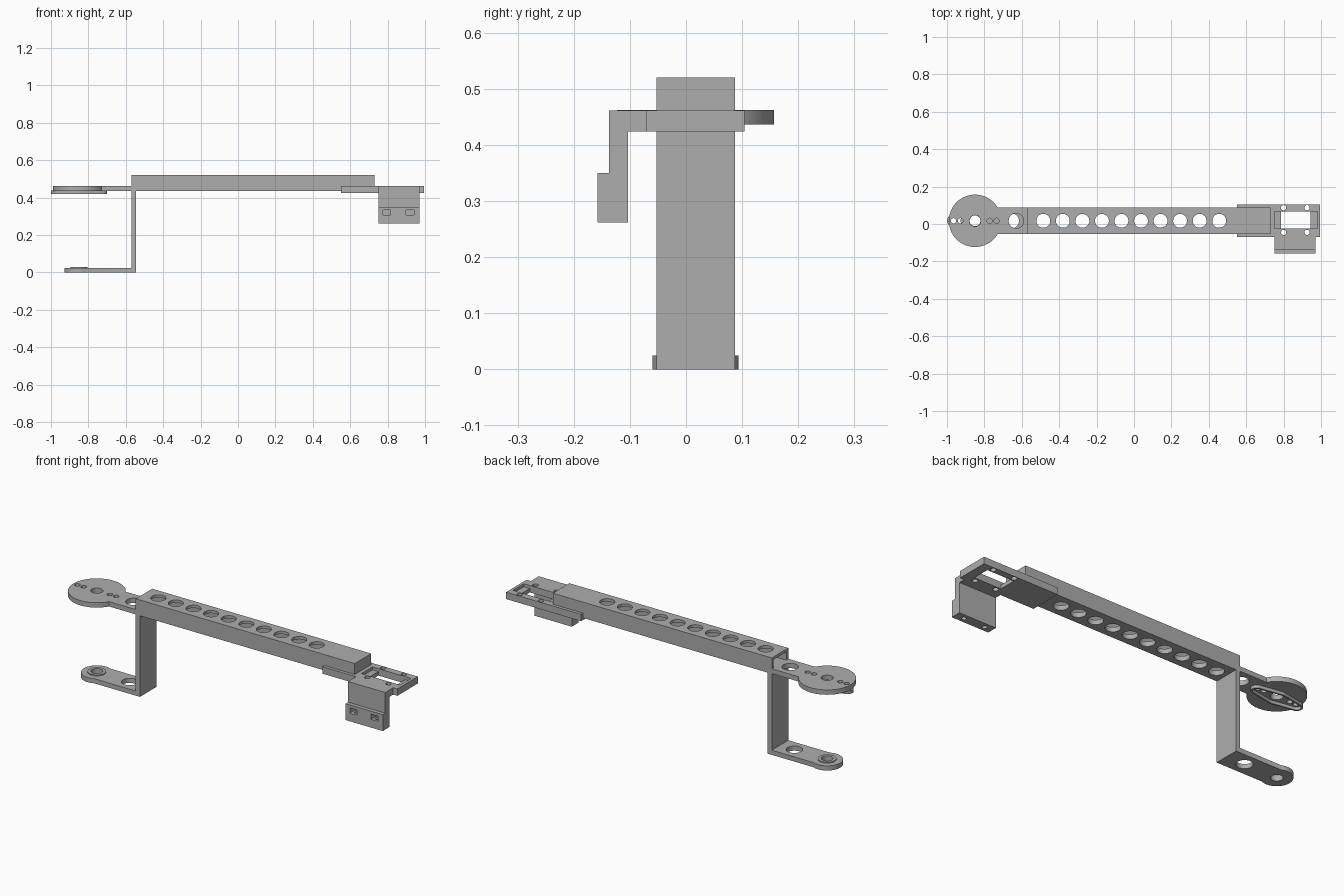
import bpy, bmesh, math
from mathutils import Vector, Matrix

if "Cube" in bpy.data.objects:
    bpy.data.objects.remove(bpy.data.objects["Cube"], do_unlink=True)

grey = bpy.data.materials.new("plain grey")
grey.use_nodes = True
grey.diffuse_color = (0.42, 0.42, 0.42, 1)
grey.node_tree.nodes["Principled BSDF"].inputs["Base Color"].default_value = (0.42, 0.42, 0.42, 1)

YC = 0.017            # centre line of the arm
Y0, Y1 = -0.053, 0.087
PIVOT = -0.85


def finish(name, bm):
    mesh = bpy.data.meshes.new(name)
    bmesh.ops.recalc_face_normals(bm, faces=bm.faces)
    bm.to_mesh(mesh)
    bm.free()
    mesh.materials.append(grey)
    obj = bpy.data.objects.new(name, mesh)
    bpy.context.collection.objects.link(obj)
    return obj


def extrude(name, points, z0, z1):
    bm = bmesh.new()
    face = bm.faces.new([bm.verts.new((x, y, z0)) for x, y in points])
    top = bmesh.ops.extrude_face_region(bm, geom=[face])["geom"]
    verts = [v for v in top if isinstance(v, bmesh.types.BMVert)]
    bmesh.ops.translate(bm, verts=verts, vec=(0, 0, z1 - z0))
    return finish(name, bm)


def box(name, x0, x1, y0, y1, z0, z1):
    return extrude(name, [(x0, y0), (x1, y0), (x1, y1), (x0, y1)], z0, z1)


def arc(x, y, r, a0, a1, n):
    return [(x + r * math.cos(a0 + (a1 - a0) * i / n),
             y + r * math.sin(a0 + (a1 - a0) * i / n)) for i in range(n + 1)]


def disc(name, x, y, r, z0, z1, n=48):
    return extrude(name, arc(x, y, r, 0, math.tau, n)[:-1], z0, z1)


def boolean(obj, others, operation="DIFFERENCE"):
    for other in others:
        mod = obj.modifiers.new("cut", "BOOLEAN")
        mod.operation, mod.solver, mod.object = operation, "EXACT", other
    bpy.context.view_layer.update()
    graph = bpy.context.evaluated_depsgraph_get()
    mesh = bpy.data.meshes.new_from_object(obj.evaluated_get(graph))
    obj.modifiers.clear()
    obj.data = mesh
    for other in others:
        bpy.data.objects.remove(other, do_unlink=True)
    return obj


def paddle(name, r, x_end, z0, z1):
    # round pivot end joined to a straight tongue
    a = math.asin(0.07 / r)
    pts = arc(PIVOT, YC, r, a, math.tau - a, 64) + [(x_end, Y0), (x_end, Y1)]
    return extrude(name, pts, z0, z1)


def horn_outline(grow):
    # tapered two-armed outline: wide middle, small round tips
    tip, mid, reach = 0.021 + grow, 0.042 + grow, 0.12
    t = math.acos((mid - tip) / reach)
    pts = []
    for side in (0, math.pi):
        pts += arc(PIVOT + reach * math.cos(side), YC, tip, side - t, side + t, 16)
        pts += arc(PIVOT, YC, mid, side + t, side + math.pi - t, 6)
    return pts


# Hollow beam, open at the left end
beam = box("beam", -0.57, 0.73, Y0, Y1, 0.435, 0.52)
cuts = [box("cavity", -0.6, 0.55, Y0 + 0.015, Y1 - 0.015, 0.46, 0.505)]
cuts += [disc("hole", -0.485 + 0.1045 * i, YC, 0.037, 0.4, 0.6) for i in range(10)]
boolean(beam, cuts)

# Upper paddle with screw holes
upper = paddle("upper_paddle", 0.14, -0.57, 0.436, 0.462)
cuts = [disc("hole", PIVOT, YC, 0.03, 0.4, 0.5), disc("hole", -0.63, YC, 0.04, 0.4, 0.5)]
cuts += [disc("hole", PIVOT + s * d, YC, 0.014, 0.4, 0.5, 24) for s in (-1, 1) for d in (0.078, 0.115)]
boolean(upper, cuts)

# Raised rim under the upper paddle
rim = extrude("horn_rim", horn_outline(0.009), 0.42, 0.437)
boolean(rim, [extrude("horn_space", horn_outline(0), 0.4, 0.45)])

# Lower paddle with pivot boss
lower = paddle("lower_paddle", 0.077, -0.56, 0, 0.025)
boolean(lower, [disc("boss", PIVOT, YC, 0.045, 0.01, 0.03)], "UNION")
boolean(lower, [disc("hole", PIVOT, YC, 0.029, -0.1, 0.1), disc("hole", -0.655, YC, 0.04, -0.1, 0.1)])

# Upright wall between the paddles
box("upright", -0.57, -0.545, Y0, Y1, 0, 0.436)

# Mounting plate with stepped window and screw holes
plate = box("mount_plate", 0.55, 0.995, -0.07, 0.104, 0.424, 0.461)
cuts = [box("window", 0.785, 0.945, -0.025, 0.068, 0.4, 0.5),
        box("window_step", 0.75, 0.98, -0.025, 0.068, 0.445, 0.5)]
cuts += [disc("hole", x, y, 0.014, 0.4, 0.5, 24) for x in (0.8, 0.925) for y in (-0.045, 0.087)]
boolean(plate, cuts)
cavity_end = [box("beam_holes_clear", 0.5, 0.7, 0.3, 0.4, 0.1, 0.2)]
bpy.data.objects.remove(cavity_end[0], do_unlink=True)

# Hanging bracket: stepped side profile swept along x
profile = [(-0.07, 0.461), (-0.137, 0.461), (-0.137, 0.35), (-0.158, 0.35),
           (-0.158, 0.262), (-0.103, 0.262), (-0.103, 0.424), (-0.07, 0.424)]
bracket = extrude("hanging_bracket", profile, 0.75, 0.97)
bracket.data.transform(Matrix(((0, 0, 1, 0), (1, 0, 0, 0), (0, 1, 0, 0), (0, 0, 0, 1))))
cuts = []
for x in (0.795, 0.92):
    cuts.append(box("nut_slot", x - 0.021, x + 0.021, -0.2, -0.115, 0.306, 0.334))
    cuts.append(disc("screw_hole", x, -0.131, 0.012, 0.2, 0.32, 24))
boolean(bracket, cuts)

# Smooth round walls, keep edges sharp
for obj in bpy.context.scene.objects:
    obj.select_set(obj.type == "MESH")
bpy.context.view_layer.objects.active = beam
bpy.ops.object.shade_smooth_by_angle(angle=math.radians(30))
